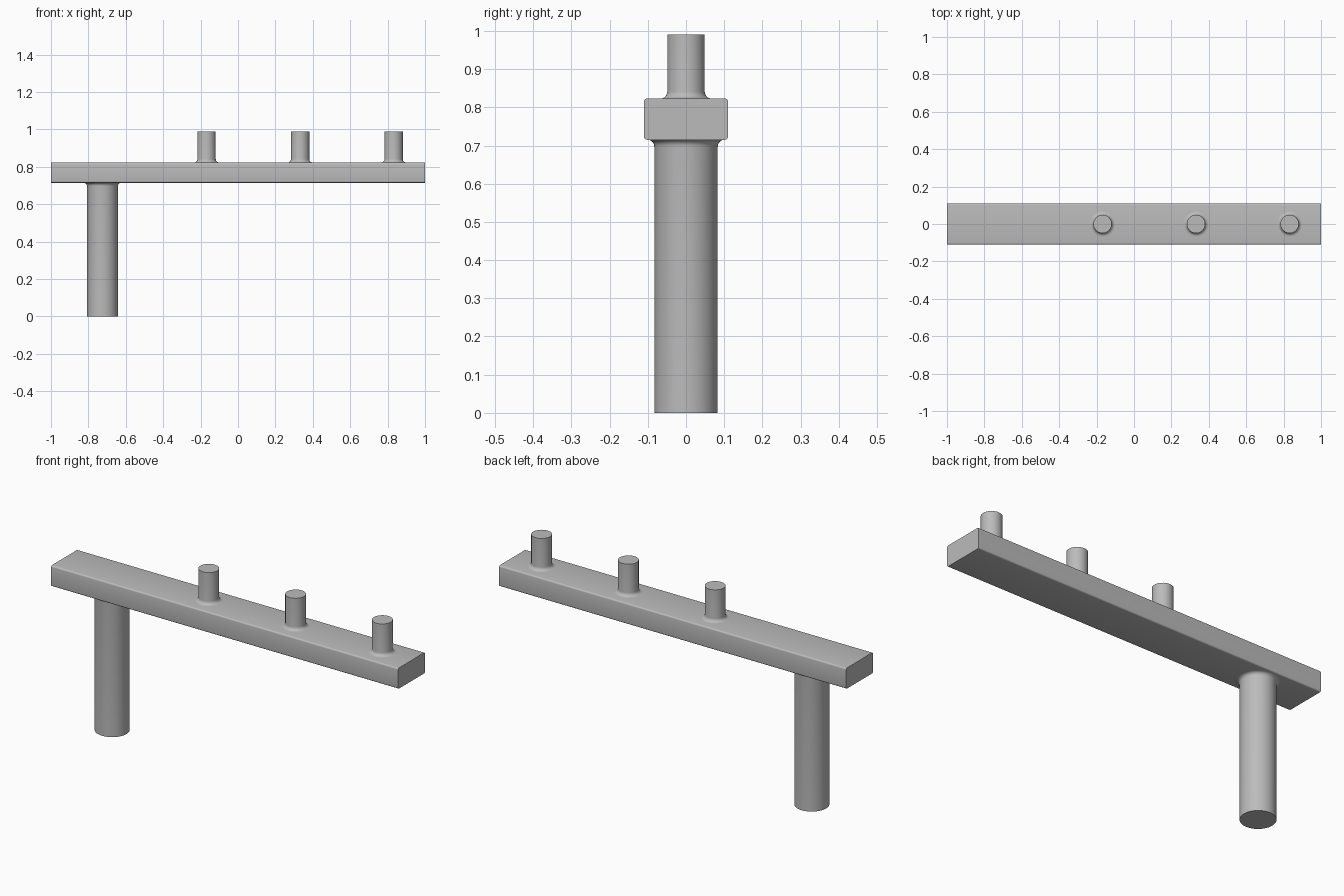
import bpy, bmesh, math

if "Cube" in bpy.data.objects:
    bpy.data.objects.remove(bpy.data.objects["Cube"])

grey = bpy.data.materials.new("plain grey")
grey.diffuse_color = (0.5, 0.5, 0.5, 1)
grey.use_nodes = True
grey.node_tree.nodes["Principled BSDF"].inputs["Base Color"].default_value = grey.diffuse_color

BAR_BOTTOM, BAR_TOP, HALF_DEPTH = 0.715, 0.823, 0.11


def finish(name, bm):
    bmesh.ops.recalc_face_normals(bm, faces=bm.faces)
    mesh = bpy.data.meshes.new(name)
    bm.to_mesh(mesh)
    bm.free()
    mesh.materials.append(grey)
    obj = bpy.data.objects.new(name, mesh)
    bpy.context.collection.objects.link(obj)
    bpy.ops.object.select_all(action='DESELECT')
    obj.select_set(True)
    bpy.context.view_layer.objects.active = obj
    bpy.ops.object.shade_smooth_by_angle(angle=math.radians(35))
    return obj


def filleted_post(name, x, radius, z_root, z_end, fillet, sides=48):
    """Round post whose root flares into the bar with a concave fillet."""
    up = 1 if z_end > z_root else -1
    steps = 6
    profile = [(radius + fillet, z_root - up * 0.004)]
    for i in range(steps + 1):
        a = math.pi / 2 * i / steps
        profile.append((radius + fillet * (1 - math.sin(a)),
                        z_root + up * fillet * (1 - math.cos(a))))
    profile.append((radius, z_end))
    bm = bmesh.new()
    rings = [[bm.verts.new((x + r * math.cos(2 * math.pi * k / sides),
                            r * math.sin(2 * math.pi * k / sides), z))
              for k in range(sides)] for r, z in profile]
    for low, high in zip(rings, rings[1:]):
        for k in range(sides):
            j = (k + 1) % sides
            bm.faces.new((low[k], low[j], high[j], high[k]))
    bm.faces.new(rings[0])
    bm.faces.new(rings[-1])
    finish(name, bm)


# Horizontal bar with rounded long edges and flat ends
bm = bmesh.new()
bmesh.ops.create_cube(bm, size=1)
for v in bm.verts:
    v.co.x *= 2
    v.co.y *= 2 * HALF_DEPTH
    v.co.z = BAR_TOP if v.co.z > 0 else BAR_BOTTOM
long_edges = [e for e in bm.edges
              if abs(e.verts[0].co.x - e.verts[1].co.x) > 1]
bmesh.ops.bevel(bm, geom=long_edges, offset=0.008, segments=4,
                profile=0.5, affect='EDGES')
finish("bar", bm)

# Supporting leg under one end
filleted_post("leg", -0.725, 0.083, BAR_BOTTOM, 0.0, 0.018)

# Three evenly spaced pegs on top
for i in range(3):
    filleted_post(f"peg_{i + 1}", -0.168 + 0.5 * i, 0.049,
                  BAR_TOP, 0.99, 0.018)
